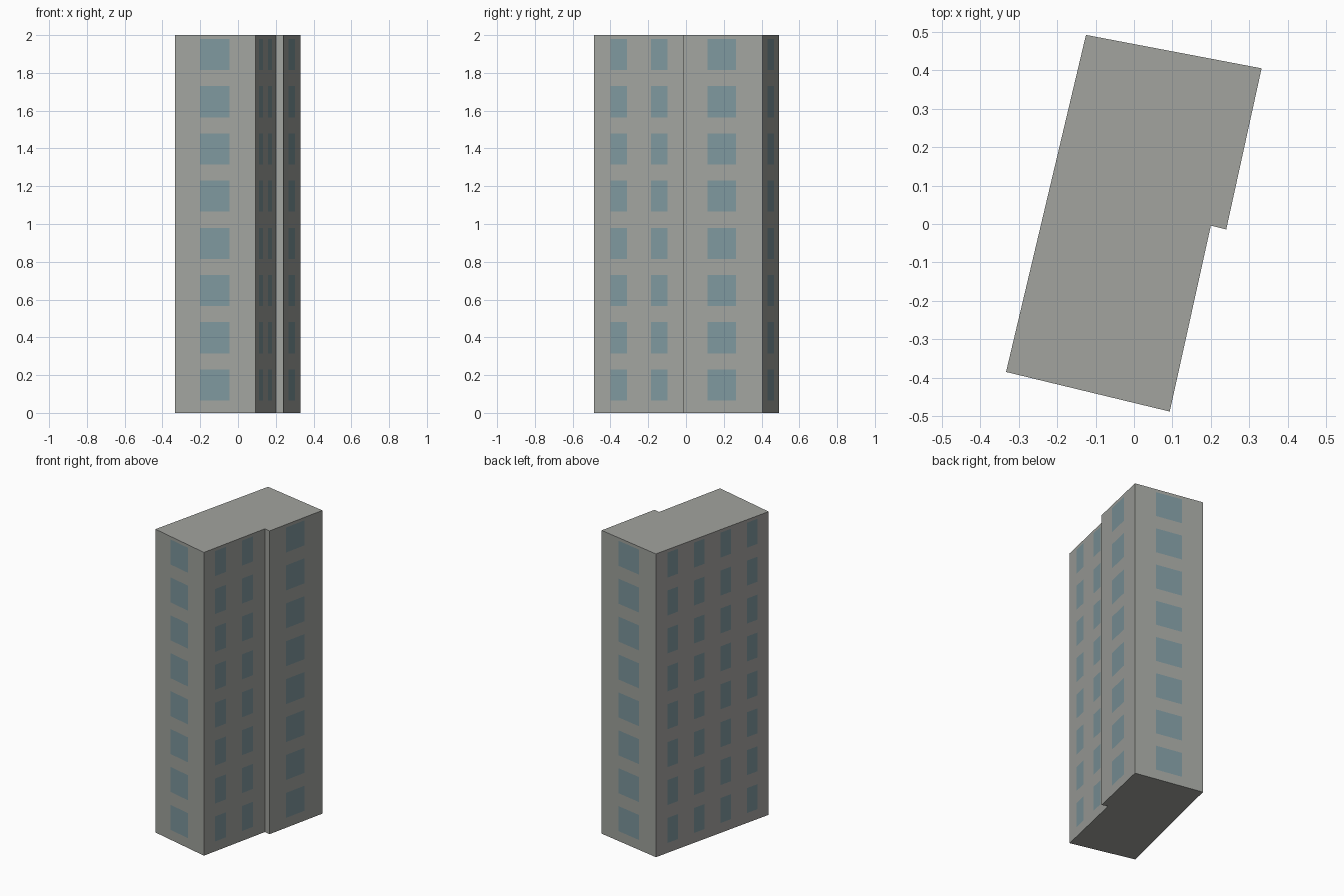
import bpy
import bmesh
from mathutils import Vector

cube = bpy.data.objects.get("Cube")
if cube:
    bpy.data.objects.remove(cube, do_unlink=True)


def make_material(name, color):
    mat = bpy.data.materials.new(name)
    mat.use_nodes = True
    mat.diffuse_color = (*color, 1)
    bsdf = mat.node_tree.nodes["Principled BSDF"]
    bsdf.inputs["Base Color"].default_value = (*color, 1)
    bsdf.inputs["Roughness"].default_value = 0.9
    return mat


CONCRETE, WARM, GLASS = range(3)
materials = [
    make_material("grey concrete", (0.36, 0.37, 0.345)),
    make_material("warm grey concrete", (0.38, 0.37, 0.36)),
    make_material("blue grey glass", (0.21, 0.31, 0.34)),
]

FLOORS = 8
HEIGHT = 2.0
STOREY = HEIGHT / FLOORS
SILL, LINTEL = 0.065, 0.23

# Each wall: start corner, window spans along its length, wall material
walls = [
    ((-0.333, -0.385), [(0.312, 0.676)], CONCRETE),                # front
    ((0.093, -0.488), [(0.18, 0.365), (0.625, 0.805)], CONCRETE),  # right, recessed
    ((0.200, -0.004), [], CONCRETE),                               # step
    ((0.240, -0.014), [(0.308, 0.666)], CONCRETE),                 # right, projecting
    ((0.332, 0.405), [(0.31, 0.69)], CONCRETE),                    # back
    ((-0.125, 0.492),
     [(i * 0.235 + 0.104, i * 0.235 + 0.197) for i in range(4)], WARM),  # left
]

# Split the footprint into columns, alternating wall and window
columns = []
for i, (start, spans, wall_mat) in enumerate(walls):
    a, b = Vector(start), Vector(walls[(i + 1) % len(walls)][0])
    columns.append((a, False, wall_mat))
    for s, e in spans:
        columns.append((a.lerp(b, s), True, wall_mat))
        columns.append((a.lerp(b, e), False, wall_mat))

# Heights of sills and lintels on every floor
levels = [0.0]
for f in range(FLOORS):
    levels += [f * STOREY + SILL, f * STOREY + LINTEL]
levels.append(HEIGHT)

# Tower: stacked rings joined by wall and window faces
bm = bmesh.new()
rings = [[bm.verts.new((p.x, p.y, z)) for p, _, _ in columns] for z in levels]
count = len(columns)
for k, (low, high) in enumerate(zip(rings, rings[1:])):
    for c, (_, is_window, wall_mat) in enumerate(columns):
        n = (c + 1) % count
        face = bm.faces.new((low[c], low[n], high[n], high[c]))
        face.material_index = GLASS if is_window and k % 2 else wall_mat

# Roof and underside
bm.faces.new(rings[-1])
bm.faces.new(rings[0][::-1])

mesh = bpy.data.meshes.new("apartment_tower")
bm.to_mesh(mesh)
bm.free()
for mat in materials:
    mesh.materials.append(mat)
tower = bpy.data.objects.new("apartment_tower", mesh)
bpy.context.collection.objects.link(tower)
